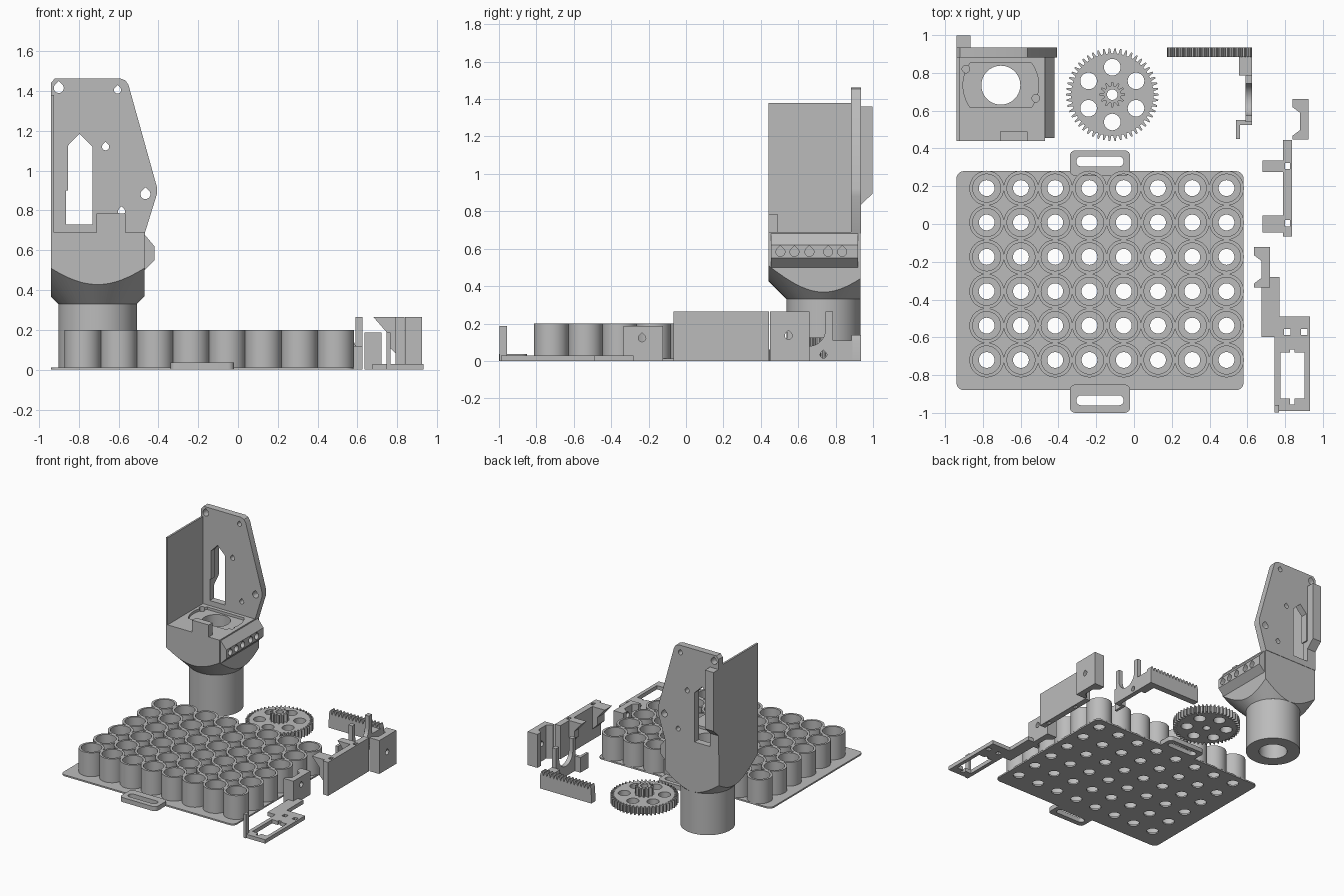
import bpy, bmesh
from math import pi, sin, cos
from mathutils import Matrix

cube = bpy.data.objects.get("Cube")
if cube:
    bpy.data.objects.remove(cube, do_unlink=True)

GREY = (0.5, 0.5, 0.5, 1)
grey = bpy.data.materials.new("plain_grey")
grey.use_nodes = True
grey.diffuse_color = GREY
grey.node_tree.nodes["Principled BSDF"].inputs["Base Color"].default_value = GREY

# Local (u, v, depth) to world for each extrusion axis
AXES = {
    "z": Matrix.Identity(4),
    "y": Matrix(((1, 0, 0, 0), (0, 0, -1, 0), (0, 1, 0, 0), (0, 0, 0, 1))),
    "x": Matrix(((0, 0, 1, 0), (1, 0, 0, 0), (0, 1, 0, 0), (0, 0, 0, 1))),
}


def select(ob):
    bpy.ops.object.select_all(action="DESELECT")
    ob.select_set(True)
    bpy.context.view_layer.objects.active = ob


def finish(ob):
    ob.data.materials.clear()
    ob.data.materials.append(grey)
    select(ob)
    bpy.ops.object.shade_smooth_by_angle(angle=0.5)


def prism(name, axis, lo, hi, *outlines):
    """Extrude closed outlines along an axis; inner outlines become holes."""
    cu = bpy.data.curves.new(name, "CURVE")
    cu.dimensions, cu.fill_mode, cu.extrude = "2D", "BOTH", (hi - lo) / 2
    for pts in outlines:
        sp = cu.splines.new("POLY")
        sp.points.add(len(pts) - 1)
        for p, (u, v) in zip(sp.points, pts):
            p.co = (u, v, 0, 1)
        sp.use_cyclic_u = True
    ob = bpy.data.objects.new(name, cu)
    bpy.context.collection.objects.link(ob)
    select(ob)
    bpy.ops.object.convert(target="MESH")
    ob = bpy.context.object
    mid = (lo + hi) / 2
    shift = Matrix.Translation([mid if a == axis else 0 for a in "xyz"])
    ob.data.transform(shift @ AXES[axis])
    bm = bmesh.new()
    bm.from_mesh(ob.data)
    bmesh.ops.remove_doubles(bm, verts=bm.verts, dist=1e-5)
    bmesh.ops.recalc_face_normals(bm, faces=bm.faces)
    bm.to_mesh(ob.data)
    bm.free()
    finish(ob)
    return ob


def rect(u0, v0, u1, v1):
    return [(u0, v0), (u1, v0), (u1, v1), (u0, v1)]


def arc(u, v, r, a0, a1, n):
    return [(u + r * cos(a0 + (a1 - a0) * i / n), v + r * sin(a0 + (a1 - a0) * i / n))
            for i in range(n + 1)]


def circle(u, v, r, n=40):
    return arc(u, v, r, 0, 2 * pi, n)[:-1]


def rounded(u0, v0, u1, v1, r):
    corners = [(u1 - r, v1 - r), (u0 + r, v1 - r), (u0 + r, v0 + r), (u1 - r, v0 + r)]
    return [p for i, (u, v) in enumerate(corners)
            for p in arc(u, v, r, i * pi / 2, (i + 1) * pi / 2, 6)]


def teardrop(u, v, r):
    return arc(u, v, r, pi * 0.75, pi * 2.25, 18) + [(u, v + r * 1.41)]


def teeth(u, v, root, tip, n):
    pts = []
    for i in range(n):
        for f, r in ((-.32, root), (-.13, tip), (.13, tip), (.32, root)):
            a = 2 * pi * (i + f) / n
            pts.append((u + r * cos(a), v + r * sin(a)))
    return pts


def boolean(ob, cutter, op):
    mod = ob.modifiers.new("cut", "BOOLEAN")
    mod.object, mod.operation, mod.solver = cutter, op, "EXACT"
    select(ob)
    bpy.ops.object.modifier_apply(modifier="cut")
    bpy.data.objects.remove(cutter, do_unlink=True)


# Tray with a grid of cups and two slotted handles
spots = [(-0.78 + 0.1814 * i, 0.19 - 0.182 * j) for i in range(8) for j in range(6)]
prism("tray_base", "z", 0, 0.012, rounded(-0.94, -0.88, 0.58, 0.28, 0.04),
      *[circle(x, y, 0.042, 24) for x, y in spots])
for x, y in spots:
    prism("tray_cup", "z", 0.01, 0.2, circle(x, y, 0.092), circle(x, y, 0.074))
for name, y0, y1, s in (("front_handle", -1, -0.85, -0.96), ("back_handle", 0.255, 0.39, 0.305)):
    prism(name, "z", 0, 0.036, rounded(-0.34, y0, -0.02, y1, 0.03),
          rounded(-0.305, s, -0.055, s + 0.053, 0.025))

# Tower: hollow foot, body flaring out from it as a cone trimmed by a box
CX, CY = -0.705, 0.735
prism("tower_foot", "z", 0, 0.335, circle(CX, CY, 0.197, 64), circle(CX, CY, 0.103, 64))
body = prism("tower_body", "z", 0.33, 0.69, rect(-0.94, 0.44, -0.47, 0.932))
bpy.ops.mesh.primitive_cone_add(vertices=96, radius1=0.197, radius2=0.577, depth=0.38,
                                location=(CX, CY, 0.52))
boolean(body, bpy.context.object, "INTERSECT")
boolean(body, prism("bore_cutter", "z", 0.2, 0.8, circle(CX, CY, 0.103, 64)), "DIFFERENCE")
recess = arc(CX, CY, 0.2, -0.63, 0.63, 12) + arc(CX, CY, 0.2, pi - 0.63, pi + 0.63, 12)
boolean(body, prism("recess_cutter", "z", 0.67, 0.8, recess), "DIFFERENCE")
for x, y in ((-0.89, 0.82), (-0.52, 0.665)):
    boolean(body, prism("screw_cutter", "z", 0.6, 0.8, circle(x, y, 0.02, 20)), "DIFFERENCE")
finish(body)
prism("tower_stop_block", "z", 0.685, 0.785, rect(-0.71, 0.44, -0.565, 0.49))
prism("tower_side_wall", "x", -0.94, -0.925, rect(0.44, 0.68, 0.9, 1.38))

# Side rail with a row of holes
rail = prism("tower_side_rail", "y", 0.455, 0.92,
             [(-0.475, 0.68), (-0.47, 0.68), (-0.42, 0.62), (-0.42, 0.55), (-0.47, 0.5), (-0.475, 0.5)])
for y in (0.505, 0.58, 0.66, 0.76, 0.835):
    boolean(rail, prism("rail_cutter", "x", -0.46, -0.4, teardrop(y, 0.583, 0.024)), "DIFFERENCE")
finish(rail)

# Tall back panel with window and screw holes, and the pod behind it
panel = [(-0.94, 0.68), (-0.94, 1.44), (-0.92, 1.463), (-0.59, 1.463), (-0.565, 1.453),
         (-0.55, 1.43), (-0.408, 0.92), (-0.408, 0.88), (-0.47, 0.68)]
window = [(-0.865, 0.73), (-0.73, 0.73), (-0.73, 1.12), (-0.797, 1.185), (-0.855, 1.125),
          (-0.855, 0.9), (-0.865, 0.9)]
holes = [(-0.9, 1.415, 0.025), (-0.605, 1.405, 0.018), (-0.665, 1.12, 0.018),
         (-0.465, 0.882, 0.025), (-0.585, 0.795, 0.018)]
prism("tower_back_panel", "y", 0.882, 0.935, panel, window, *[teardrop(*h) for h in holes])
prism("tower_back_pod", "x", -0.94, -0.865, [(0.93, 0.83), (0.998, 0.895), (0.998, 1.36), (0.93, 1.36)])

# Gear wheel with a small pinion on top
GX, GY = -0.115, 0.685
bore = circle(GX, GY, 0.028, 24)
prism("gear_wheel", "z", 0, 0.06, teeth(GX, GY, 0.218, 0.245, 50), bore,
      *[circle(GX + 0.145 * sin(k * pi / 3), GY + 0.145 * cos(k * pi / 3), 0.044) for k in range(6)])
prism("gear_pinion", "z", 0.06, 0.125, teeth(GX, GY, 0.046, 0.068, 12), bore)

# Toothed rack with its forked arm
rack = [(0.175, 0), (0.625, 0)]
for i in reversed(range(15)):
    rack += [(0.175 + 0.03 * (i + f), z) for f, z in ((.95, .108), (.65, .138), (.35, .138), (.05, .108))]
prism("rack_bar", "y", 0.885, 0.935, rack)
prism("rack_arm", "z", 0, 0.11, rect(0.555, 0.785, 0.625, 0.89))
fork = [(0.54, 0), (0.785, 0), (0.785, 0.265), (0.745, 0.265)]
fork += arc(0.66, 0.165, 0.085, 0, -pi, 20) + [(0.575, 0.265), (0.54, 0.265)]
prism("rack_fork", "x", 0.59, 0.625, fork, teardrop(0.735, 0.033, 0.018))
prism("rack_foot", "z", 0, 0.12,
      [(0.54, 0.45), (0.56, 0.45), (0.56, 0.525), (0.625, 0.525), (0.625, 0.55), (0.54, 0.55)])

# Upright guide plate with two hooked lugs
prism("guide_plate", "z", 0, 0.265, rect(0.79, -0.067, 0.837, 0.445),
      rect(0.8, 0.29, 0.825, 0.322), rect(0.8, -0.012, 0.825, 0.02))
for y0, y1 in ((0.275, 0.335), (-0.045, 0.045)):
    prism("guide_lug", "y", y0, y1,
          [(0.68, 0.265), (0.795, 0.265), (0.795, 0.08), (0.745, 0.13), (0.745, 0.19)])


# Notched clamp blocks, each with a cross hole
def clamp(name, x, y, top, hole_z):
    notch = [(0, 0), (0.085, 0), (0.085, 0.213), (0, 0.213), (0, 0.17), (0.04, 0.14), (0.04, 0.05), (0, 0.02)]
    ob = prism(name, "z", 0, top, [(x + u, y + v) for u, v in notch])
    boolean(ob, prism("clamp_cutter", "x", x - 0.1, x + 0.2, teardrop(y + 0.1, hole_z, 0.02)), "DIFFERENCE")
    finish(ob)


clamp("tall_clamp", 0.84, 0.448, 0.265, 0.135)
clamp("short_clamp", 0.635, -0.335, 0.187, 0.122)

# Flat motor frame with its arm and end post
opening = [(0.775, -0.925), (0.825, -0.925), (0.825, -0.955), (0.85, -0.955), (0.85, -0.925),
           (0.903, -0.925), (0.903, -0.68), (0.85, -0.68), (0.85, -0.665), (0.825, -0.665),
           (0.825, -0.68), (0.775, -0.68)]
frame = [(0.745, -0.99), (0.932, -0.99), (0.932, -0.49), (0.77, -0.49), (0.77, -0.28),
         (0.7, -0.28), (0.675, -0.33), (0.675, -0.597), (0.745, -0.597)]
prism("motor_frame", "z", 0, 0.03, frame, opening,
      rect(0.795, -0.588, 0.828, -0.555), rect(0.885, -0.588, 0.918, -0.555))
prism("motor_frame_post", "z", 0, 0.187, rect(0.745, -0.997, 0.767, -0.957))
